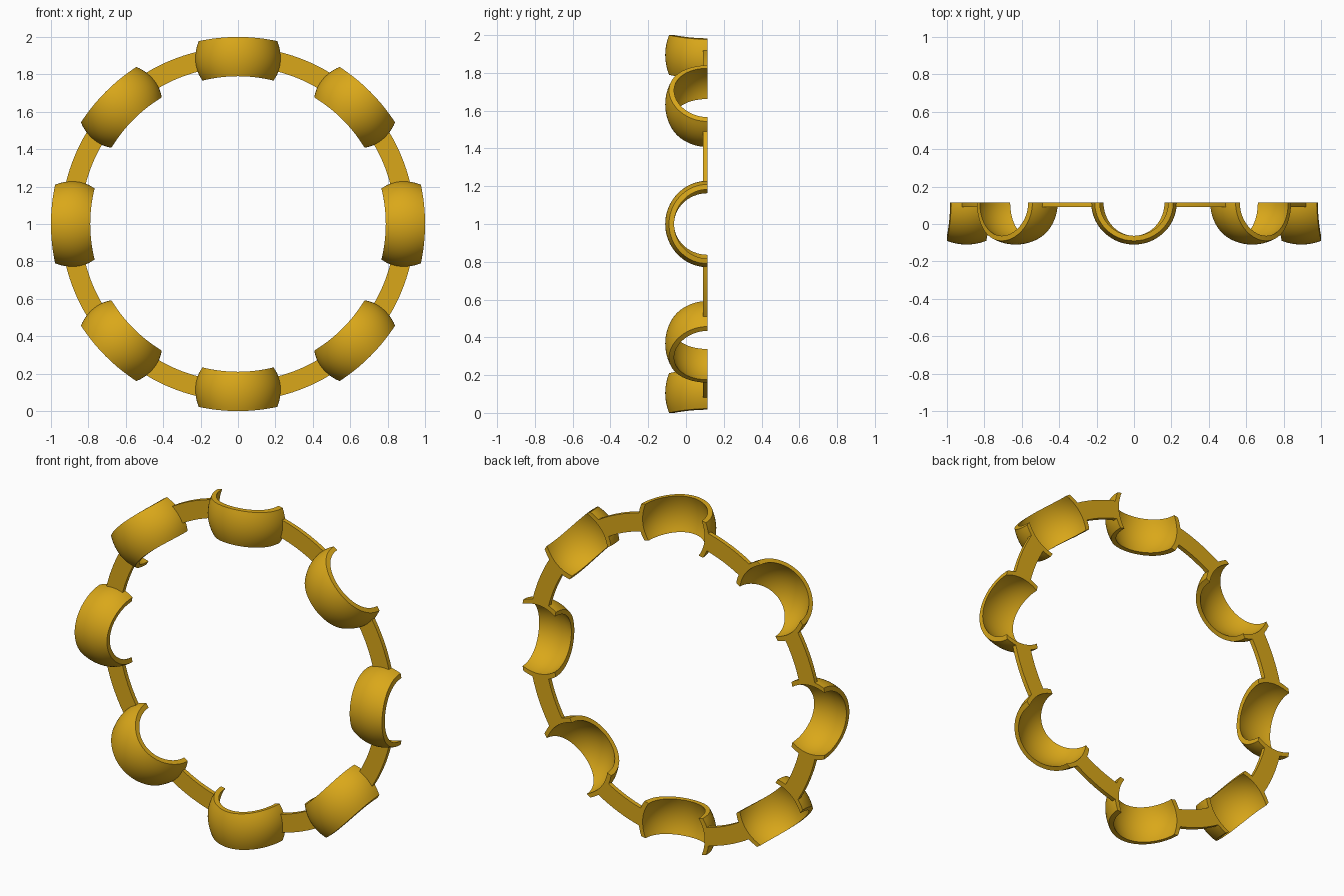
import bpy, bmesh, math
from mathutils import Matrix

if "Cube" in bpy.data.objects:
    bpy.data.objects.remove(bpy.data.objects["Cube"])

BACK = 0.115      # flat back plane
WALL = 0.027      # shell thickness
CENTRE = Matrix.Translation((0, 0, 1))

gold = bpy.data.materials.new("gold")
gold.diffuse_color = (0.70, 0.39, 0.01, 1)
gold.use_nodes = True
gold.node_tree.nodes["Principled BSDF"].inputs["Base Color"].default_value = gold.diffuse_color


def sweep(name, sections, turn):
    """Skin a list of closed sections, cap both ends, turn about the y axis."""
    bm = bmesh.new()
    rows = [[bm.verts.new(p) for p in sec] for sec in sections]
    n = len(rows[0])
    for a, b in zip(rows, rows[1:]):
        for i in range(n):
            j = (i + 1) % n
            bm.faces.new((a[i], a[j], b[j], b[i]))
    # caps as quad strips, since the bowed section is not convex
    for row in (rows[0], rows[-1]):
        for i in range(n // 2 - 1):
            bm.faces.new((row[i], row[i + 1], row[n - 2 - i], row[n - 1 - i]))
    bmesh.ops.recalc_face_normals(bm, faces=bm.faces)
    bm.transform(CENTRE @ Matrix.Rotation(turn, 4, 'Y'))
    me = bpy.data.meshes.new(name)
    bm.to_mesh(me)
    bm.free()
    me.materials.append(gold)
    ob = bpy.data.objects.new(name, me)
    bpy.context.collection.objects.link(ob)
    bpy.context.view_layer.objects.active = ob
    ob.select_set(True)
    bpy.ops.object.shade_smooth_by_angle(angle=math.radians(35))
    ob.select_set(False)


def shell_point(s, phi, inset):
    """Barrel-shaped half arch, its rims following the big circle."""
    t = (0.228 + 0.01 * s - 0.028 * s * s - inset) * math.cos(phi)
    y = BACK - (0.225 - 0.02 * s * s - inset) * math.sin(phi)
    r = 0.895 + 0.105 * s
    return (t, y, math.sqrt(r * r - t * t))


STEPS = [-1 + i / 6 for i in range(13)]
shell = []
for k in range(41):
    phi = math.pi * k / 40
    shell.append([shell_point(s, phi, 0) for s in STEPS]
                 + [shell_point(s, phi, WALL) for s in reversed(STEPS)])

# flat band piece joining two neighbouring shells
band = []
for k in range(9):
    a = math.radians(13.6 + 17.8 * k / 8)
    band.append([(r * math.sin(a), y, r * math.cos(a))
                 for r, y in ((0.842, 0.09), (0.946, 0.09),
                              (0.946, BACK), (0.842, BACK))])

for i in range(8):
    sweep(f"arch_shell_{i + 1}", shell, i * math.pi / 4)
    sweep(f"ring_band_{i + 1}", band, i * math.pi / 4)
